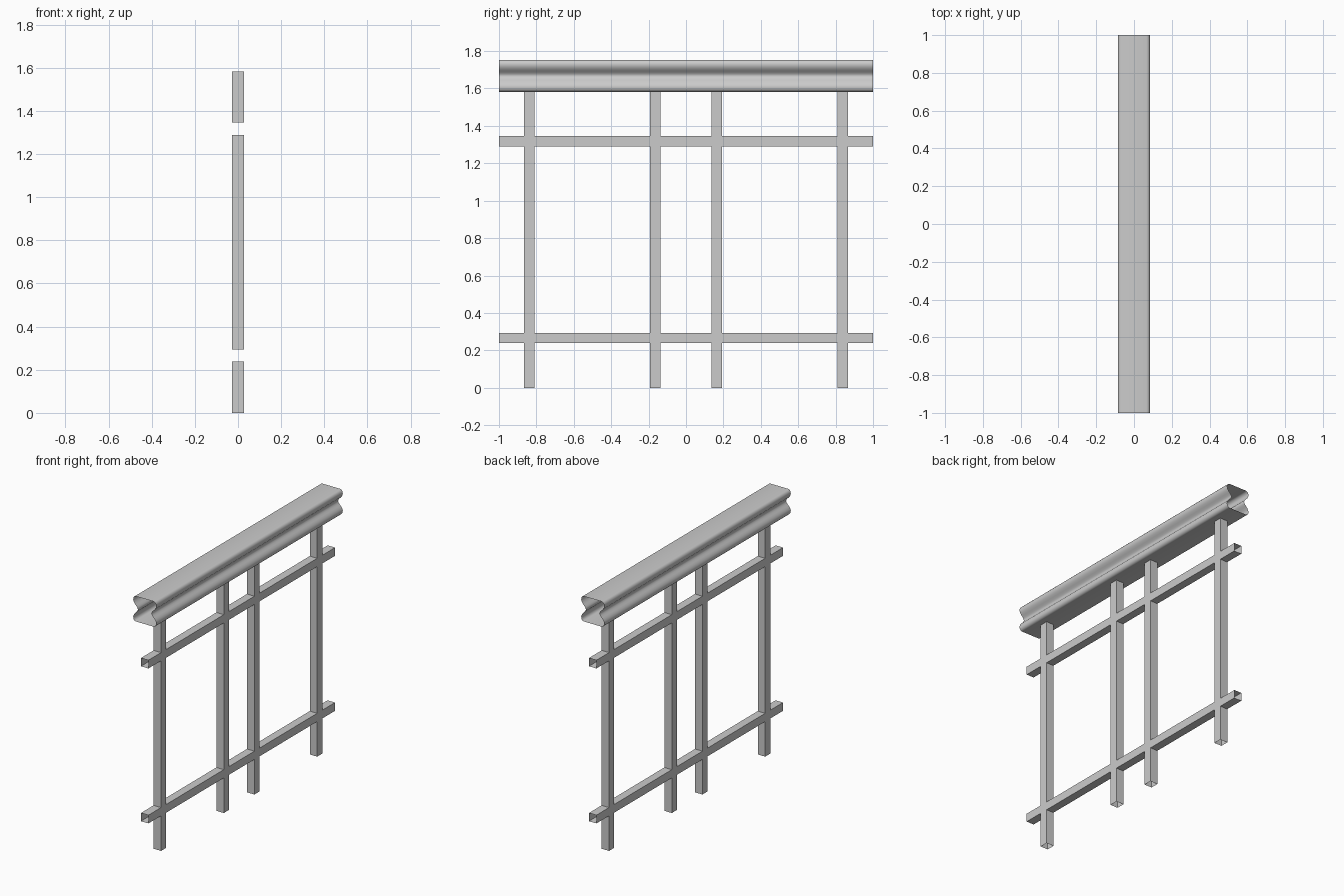
import bpy, bmesh

if "Cube" in bpy.data.objects:
    bpy.data.objects.remove(bpy.data.objects["Cube"])


def finish(bm, name):
    bmesh.ops.remove_doubles(bm, verts=bm.verts, dist=1e-5)
    bmesh.ops.recalc_face_normals(bm, faces=bm.faces)
    mesh = bpy.data.meshes.new(name)
    bm.to_mesh(mesh)
    bm.free()
    obj = bpy.data.objects.new(name, mesh)
    bpy.context.collection.objects.link(obj)
    return obj


# Welded frame: hollow posts and cross bars with open ends, on a y/z grid
HALF = 0.028
POSTS = [-0.837, -0.164, 0.164, 0.837]
BARS = [0.266, 1.317]
ys = [-1.0] + [c + s * HALF for c in POSTS for s in (-1, 1)] + [1.0]
zs = [0.0] + [c + s * HALF for c in BARS for s in (-1, 1)] + [1.583]


def filled(i, j):
    return i % 2 == 1 or j % 2 == 1


bm = bmesh.new()


def quad(*pts):
    bm.faces.new([bm.verts.new(p) for p in pts])


def wall(a, b):
    quad((-HALF, *a), (HALF, *a), (HALF, *b), (-HALF, *b))


ny, nz = len(ys) - 1, len(zs) - 1
for i in range(ny):
    for j in range(nz):
        if not filled(i, j):
            continue
        a, b, c, d = ys[i], ys[i + 1], zs[j], zs[j + 1]
        for x in (-HALF, HALF):
            quad((x, a, c), (x, b, c), (x, b, d), (x, a, d))
        # Walls only where a tube borders a gap, so the ends stay open
        for k, y in ((i - 1, a), (i + 1, b)):
            if (0 <= k < ny and not filled(k, j)) or (k in (-1, ny) and j % 2 == 0):
                wall((y, c), (y, d))
        for k, z in ((j - 1, c), (j + 1, d)):
            if 0 <= k < nz and not filled(i, k):
                wall((a, z), (b, z))
finish(bm, "post_and_bar_frame")

# Handrail: waisted tube with open ends; one quarter profile, mirrored twice
MID = 1.668
quarter = [(0.051, 0.0), (0.053, 0.008), (0.059, 0.017), (0.068, 0.026),
           (0.077, 0.036), (0.083, 0.047), (0.086, 0.058), (0.085, 0.069),
           (0.081, 0.077), (0.075, 0.083), (0.066, 0.0855)]
right = [(x, -z) for x, z in reversed(quarter[1:])] + quarter
profile = right + [(-x, z) for x, z in reversed(right)]
bm = bmesh.new()
loops = [[bm.verts.new((x, y, MID + z)) for x, z in profile] for y in (-1, 1)]
n = len(profile)
for k in range(n):
    m = (k + 1) % n
    bm.faces.new((loops[0][k], loops[0][m], loops[1][m], loops[1][k]))
rail = finish(bm, "handrail")
bpy.context.view_layer.objects.active = rail
rail.select_set(True)
bpy.ops.object.shade_smooth_by_angle()
